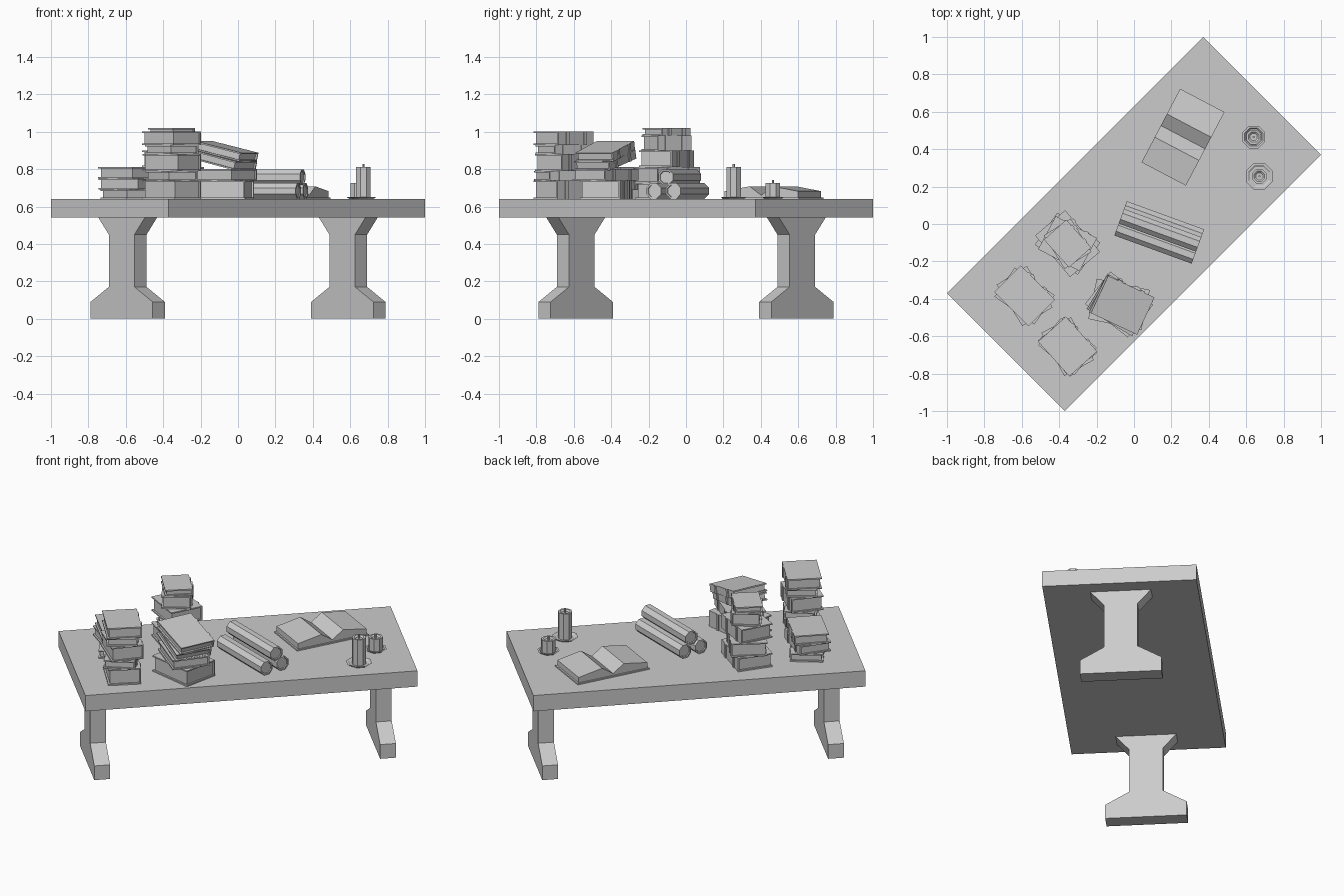
import bpy, bmesh
from math import radians, cos, sin, pi
from mathutils import Matrix, Vector

if "Cube" in bpy.data.objects:
    bpy.data.objects.remove(bpy.data.objects["Cube"])

TOP = 0.64


def finish(name, bm, loc=(0, 0, 0), rot=(0, 0, 0)):
    bmesh.ops.recalc_face_normals(bm, faces=bm.faces)
    me = bpy.data.meshes.new(name)
    bm.to_mesh(me)
    bm.free()
    ob = bpy.data.objects.new(name, me)
    bpy.context.collection.objects.link(ob)
    ob.location = loc
    ob.rotation_euler = [radians(a) for a in rot]
    return ob


def add_box(bm, x0, x1, y0, y1, z0, z1):
    m = Matrix.Translation(((x0 + x1) / 2, (y0 + y1) / 2, (z0 + z1) / 2))
    m = m @ Matrix.Diagonal((x1 - x0, y1 - y0, z1 - z0, 1))
    bmesh.ops.create_cube(bm, size=1, matrix=m)


def add_prism(bm, profile, x0, x1, axis='x'):
    """Extrude a (side, z) profile along x or y."""
    pt = (lambda a, s, z: (a, s, z)) if axis == 'x' else (lambda a, s, z: (s, a, z))
    f = bm.faces.new([bm.verts.new(pt(x0, s, z)) for s, z in profile])
    r = bmesh.ops.extrude_face_region(bm, geom=[f])
    d = Vector(pt(x1 - x0, 0, 0))
    bmesh.ops.translate(bm, vec=d, verts=[v for v in r['geom'] if isinstance(v, bmesh.types.BMVert)])


def add_lathe(bm, profile, n=8):
    """Revolve a (radius, z) profile; caps both ends."""
    rings = [[bm.verts.new((r * cos(2 * pi * (i + .5) / n), r * sin(2 * pi * (i + .5) / n), z))
              for i in range(n)] for r, z in profile]
    for a, b in zip(rings, rings[1:]):
        for i in range(n):
            bm.faces.new((a[i], a[(i + 1) % n], b[(i + 1) % n], b[i]))
    bm.faces.new(rings[0])
    bm.faces.new(rings[-1])


# Table top, turned 45 degrees
bm = bmesh.new()
add_box(bm, -0.969, 0.969, -0.445, 0.445, 0.54, TOP)
finish('table_top', bm, rot=(0, 0, 45))

# Two trestle legs: flared profile
half = [(0.235, 0), (0.235, 0.09), (0.097, 0.17), (0.097, 0.45), (0.175, 0.54)]
profile = half + [(-s, z) for s, z in reversed(half)]
for name, u in (('left_leg', -0.834), ('right_leg', 0.834)):
    bm = bmesh.new()
    add_prism(bm, profile, u - 0.046, u + 0.046)
    finish(name, bm, rot=(0, 0, 45))


# Closed book: two covers, inset pages, spine with raised bands on +y
def book(name, x, y, z, l, w, h, ang, tilt=0):
    bm = bmesh.new()
    c = 0.008
    add_box(bm, -l / 2, l / 2, -w / 2, w / 2, 0, c)
    add_box(bm, -l / 2, l / 2, -w / 2, w / 2, h - c, h)
    add_box(bm, -l / 2, l / 2, w / 2 - c, w / 2, c, h - c)
    add_box(bm, -l / 2 + .01, l / 2 - .01, -w / 2 + .01, w / 2 - c, c, h - c)
    for s in (-0.25, 0.25):
        add_box(bm, s * l - .01, s * l + .01, w / 2, w / 2 + .006, 0, h)
    finish(name, bm, (x, y, z), (0, tilt, ang))


# Stacks: centre, then books as (length, width, height, angle)
stacks = {
    'back': (-0.355, -0.105, [(.28, .21, .085, -35), (.29, .21, .085, -50), (.25, .20, .09, -28),
                              (.21, .17, .08, -58), (.20, .16, .04, -48)]),
    'left': (-0.585, -0.385, [(.26, .19, .05, -58), (.26, .19, .06, -35), (.26, .20, .06, -45)]),
    'front': (-0.355, -0.655, [(.26, .19, .10, -48), (.26, .18, .05, -62), (.25, .19, .09, -40),
                               (.24, .18, .05, -55), (.25, .20, .07, -48)]),
    'right': (-0.08, -0.43, [(.29, .22, .10, -12), (.29, .22, .06, -38)]),
}
for sname, (x, y, books) in stacks.items():
    z = TOP
    for i, (l, w, h, a) in enumerate(books):
        book(f'{sname}_stack_book_{i + 1}', x, y, z, l, w, h, a)
        z += h
# Two leaning books on the right stack
book('leaning_book_lower', -0.08, -0.43, 0.825, .28, .22, .048, -31, 13)
book('leaning_book_upper', -0.07, -0.43, 0.872, .28, .22, .048, -25, 13)

# Open book: flat cover and arched pages with a valley
bm = bmesh.new()
add_box(bm, -0.232, 0.232, -0.142, 0.142, 0, 0.008)
add_prism(bm, [(-.222, .008), (-.222, .042), (-.07, .068), (0, .02), (.07, .068), (.222, .042), (.222, .008)],
          -0.134, 0.134, 'y')
finish('open_book', bm, (0.262, 0.464, TOP), (0, 0, 62.3))

# Three stacked scrolls with rimmed ends
d = Vector((cos(radians(-20)), sin(radians(-20)), 0))
n = Vector((-d.y, d.x, 0))
for i, (off, z) in enumerate(((-0.056, 0.683), (0.056, 0.683), (0.012, 0.757))):
    bm = bmesh.new()
    r, e = 0.045, 0.22
    add_lathe(bm, [(.034, -e + .006), (.036, -e), (r, -e), (r, e), (.036, e), (.034, e - .006)])
    p = Vector((0.135, -0.045, z)) + n * off
    finish(f'scroll_{i + 1}', bm, p, (0, 90, -20))

# Candles on small dishes
for name, x, y, h, pr in (('tall', 0.67, 0.255, 0.17, 0.077), ('short', 0.64, 0.465, 0.085, 0.065)):
    bm = bmesh.new()
    add_lathe(bm, [(pr * .75, 0), (pr, .012), (pr - .012, .012), (pr * .7, .005)])
    finish(name + '_candle_dish', bm, (x, y, TOP))
    bm = bmesh.new()
    add_lathe(bm, [(.042, .004), (.042, h), (.03, h), (.02, h - .008)])
    finish(name + '_candle', bm, (x, y, TOP))
    bm = bmesh.new()
    add_lathe(bm, [(.006, h - .01), (.006, h + .018)], 6)
    finish(name + '_wick', bm, (x, y, TOP))
